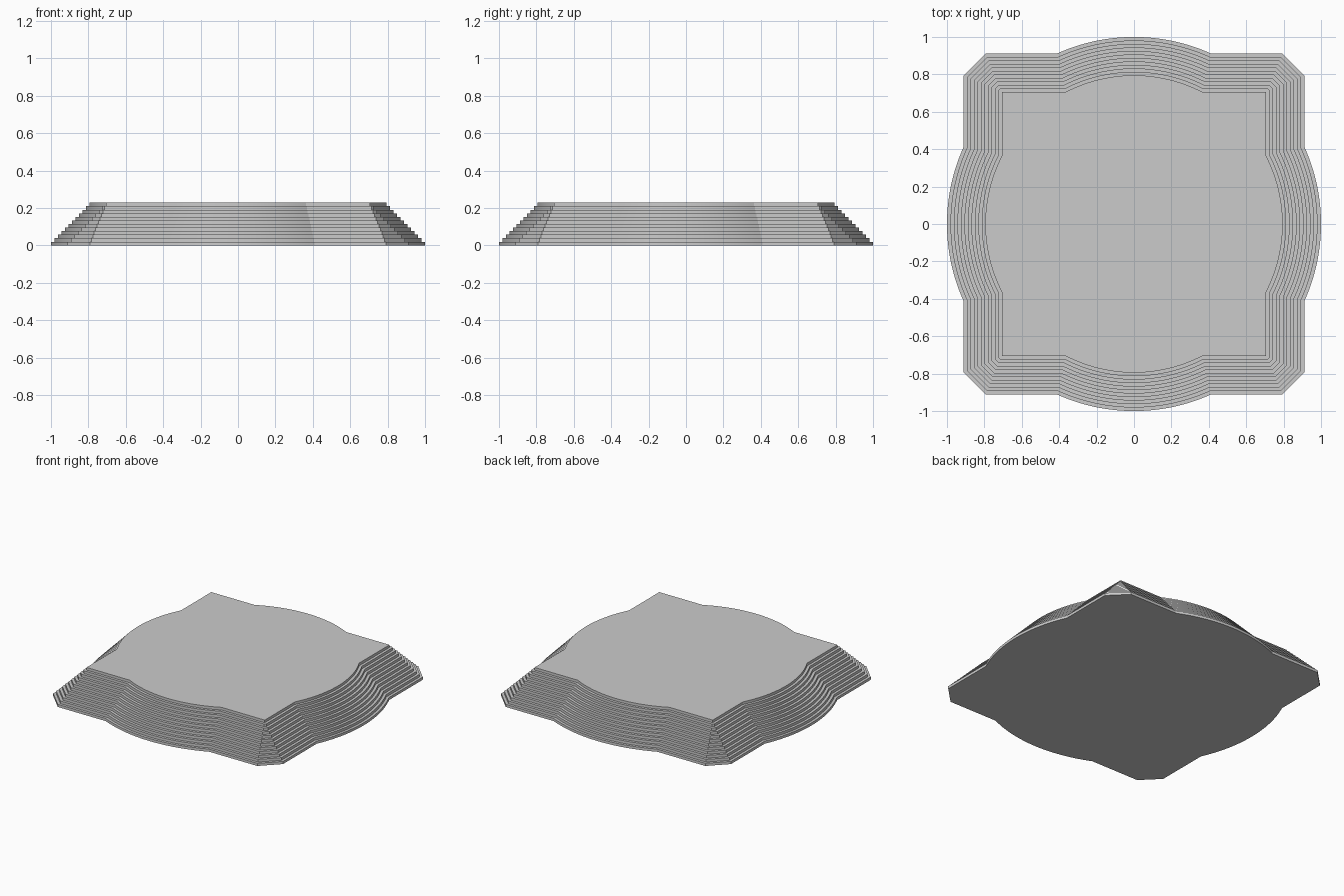
import bpy, bmesh, math
from mathutils import Matrix, Vector

cube = bpy.data.objects.get("Cube")
if cube:
    bpy.data.objects.remove(cube, do_unlink=True)

LAYERS = 12
HEIGHT = 0.228
TOP_RADIUS, TOP_HALF, RUN = 0.795, 0.707, 0.205
ARC_STEPS = 24


def outline(offset):
    """Square joined with a circle, grown outwards with chamfered corners."""
    radius, half = TOP_RADIUS + offset, TOP_HALF + offset
    corner = TOP_HALF + offset * math.tan(math.pi / 8)
    sweep = math.acos(half / radius)
    side = []
    for i in range(ARC_STEPS + 1):
        angle = sweep * (2 * i / ARC_STEPS - 1)
        side.append(Vector((radius * math.cos(angle), radius * math.sin(angle), 0)))
    side += [Vector((half, corner, 0)), Vector((corner, half, 0))]
    return [Matrix.Rotation(k * math.pi / 2, 3, "Z") @ p for k in range(4) for p in side]


# Stone colour
stone = bpy.data.materials.new("light_grey")
stone.use_nodes = True
grey = (0.6, 0.6, 0.6, 1)
stone.diffuse_color = grey
stone.node_tree.nodes["Principled BSDF"].inputs["Base Color"].default_value = grey

# Stepped base: a bottom and a top ring for every layer, bridged into risers and treads
bm = bmesh.new()
rings = []
for layer in range(LAYERS):
    points = outline(RUN * (1 - layer / (LAYERS - 1)))
    for level in (layer, layer + 1):
        z = HEIGHT * level / LAYERS
        rings.append([bm.verts.new((p.x, p.y, z)) for p in points])
for low, high in zip(rings, rings[1:]):
    count = len(low)
    for i in range(count):
        j = (i + 1) % count
        bm.faces.new((low[i], low[j], high[j], high[i]))
bm.faces.new(list(reversed(rings[0])))
bm.faces.new(rings[-1])
bmesh.ops.remove_doubles(bm, verts=bm.verts[:], dist=0.00001)
bmesh.ops.recalc_face_normals(bm, faces=bm.faces[:])

mesh = bpy.data.meshes.new("stepped_base")
bm.to_mesh(mesh)
bm.free()
mesh.materials.append(stone)
base = bpy.data.objects.new("stepped_base", mesh)
bpy.context.collection.objects.link(base)

# Smooth the curved risers while keeping the step edges crisp
bpy.ops.object.select_all(action="DESELECT")
base.select_set(True)
bpy.context.view_layer.objects.active = base
bpy.ops.object.shade_smooth_by_angle(angle=math.radians(15))
